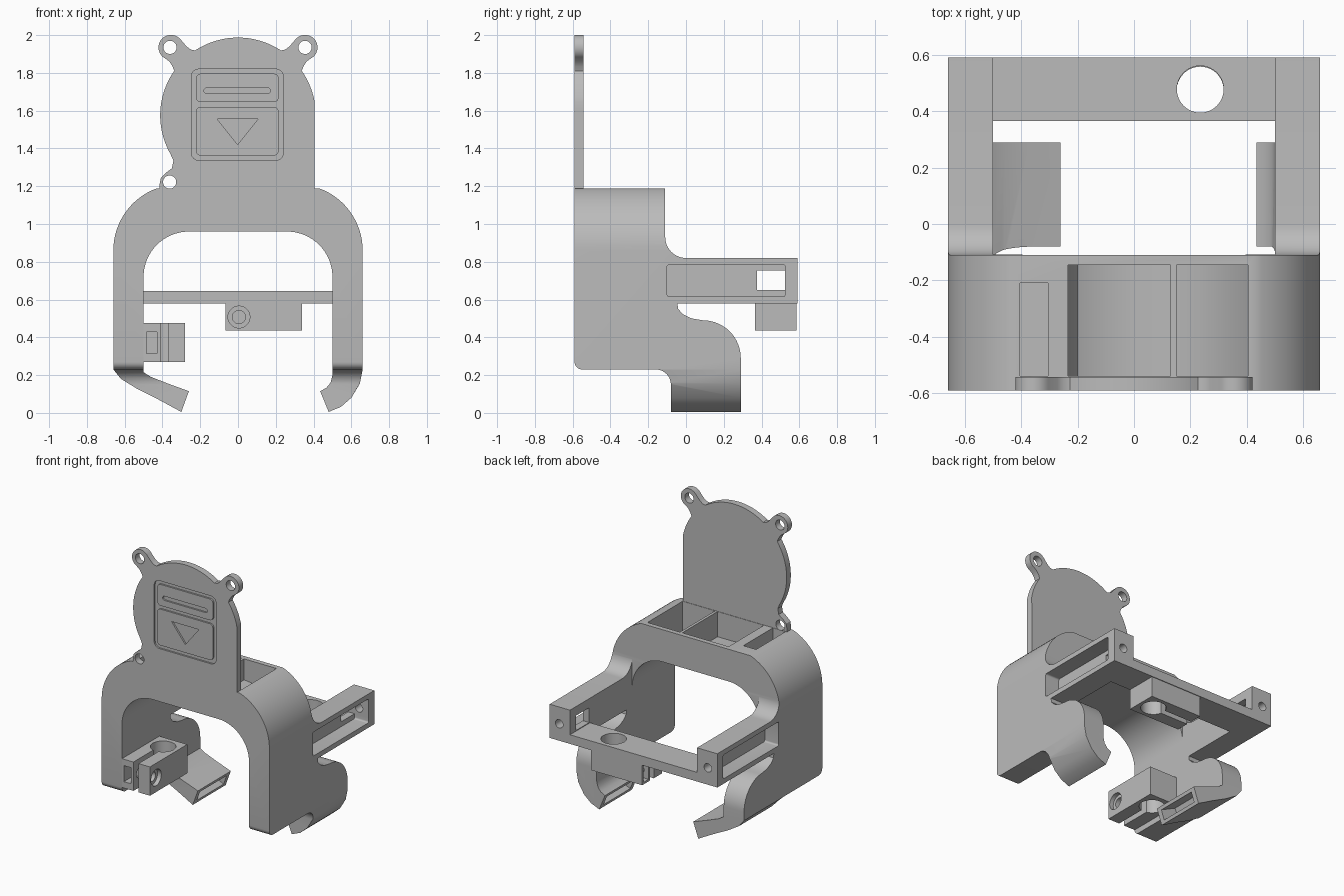
import bpy, bmesh
from math import sin, cos, pi, radians, atan2
from mathutils import Matrix, Vector

if "Cube" in bpy.data.objects:
    bpy.data.objects.remove(bpy.data.objects["Cube"])

grey = bpy.data.materials.new("plain grey")
grey.use_nodes = True
colour = (0.5, 0.5, 0.5, 1)
grey.diffuse_color = colour
grey.node_tree.nodes["Principled BSDF"].inputs["Base Color"].default_value = colour


def arc(cx, cy, r, a0, a1, n=16):
    angles = [radians(a0 + (a1 - a0) * i / n) for i in range(n + 1)]
    return [(cx + r * cos(a), cy + r * sin(a)) for a in angles]


def circle(cx, cy, r, n=40):
    return arc(cx, cy, r, 0, 360, n)[:-1]


def rect(x0, x1, y0, y1, r=0):
    if not r:
        return [(x0, y0), (x1, y0), (x1, y1), (x0, y1)]
    return (arc(x1 - r, y1 - r, r, 0, 90, 6) + arc(x0 + r, y1 - r, r, 90, 180, 6)
            + arc(x0 + r, y0 + r, r, 180, 270, 6) + arc(x1 - r, y0 + r, r, 270, 360, 6))


def prism(name, points, axis, a, b):
    """Extrude a 2D outline from a to b along an axis."""
    place = {"x": lambda u, v, t: (t, u, v),
             "y": lambda u, v, t: (u, t, v),
             "z": lambda u, v, t: (u, v, t)}[axis]
    bm = bmesh.new()
    face = bm.faces.new([bm.verts.new(place(u, v, a)) for u, v in points])
    grown = bmesh.ops.extrude_face_region(bm, geom=[face])["geom"]
    shift = Vector(place(0, 0, b - a))
    bmesh.ops.translate(bm, vec=shift, verts=[g for g in grown if isinstance(g, bmesh.types.BMVert)])
    bmesh.ops.recalc_face_normals(bm, faces=bm.faces)
    mesh = bpy.data.meshes.new(name)
    bm.to_mesh(mesh)
    bm.free()
    mesh.materials.append(grey)
    obj = bpy.data.objects.new(name, mesh)
    bpy.context.collection.objects.link(obj)
    return obj


def combine(obj, other, operation="DIFFERENCE"):
    """Apply a boolean and discard the second object."""
    mod = obj.modifiers.new("boolean", "BOOLEAN")
    mod.operation, mod.object, mod.solver = operation, other, "EXACT"
    graph = bpy.context.evaluated_depsgraph_get()
    mesh = bpy.data.meshes.new_from_object(obj.evaluated_get(graph))
    obj.modifiers.clear()
    obj.data = mesh
    bpy.data.objects.remove(other)


def cut(obj, points, axis, a, b, matrix=None):
    cutter = prism("cutter", points, axis, a, b)
    if matrix:
        cutter.data.transform(matrix)
    combine(obj, cutter)


def smooth(obj):
    bpy.ops.object.select_all(action="DESELECT")
    obj.select_set(True)
    bpy.context.view_layer.objects.active = obj
    bpy.ops.object.shade_smooth_by_angle(angle=radians(30))


# Arch with legs and nozzles: front outline intersected with side outline
nozzle_r = [(.435, .115), (.48, .005), (.545, .032), (.60, .08), (.645, .155), (.66, .23)]
nozzle_l = [(-.66, .23), (-.62, .18), (-.53, .125), (-.42, .07), (-.30, .005),
            (-.26, .115), (-.37, .155), (-.46, .19), (-.5, .215)]
front = (nozzle_r + arc(.31, .86, .35, 0, 70) + arc(-.31, .86, .35, 110, 180)
         + nozzle_l + arc(-.26, .72, .24, 180, 90) + arc(.26, .72, .24, 90, 0)
         + [(.5, .2), (.49, .16), (.468, .133)])
side = ([(-.59, 1.3)] + arc(-.55, .27, .04, 180, 270, 6)
        + arc(-.16, .15, .08, 90, 0, 10) + [(-.08, -.05), (.29, -.05)]
        + arc(.09, .29, .2, 0, 90) + [(.03, .5), (-.015, .522), (-.042, .55), (-.045, .58)]
        + [(.59, .58), (.59, .82)] + arc(0, .93, .11, 270, 180, 10) + [(-.11, 1.3)])
body = prism("duct_frame", front, "y", -.7, .7)
combine(body, prism("side_outline", side, "x", -.8, .8), "INTERSECT")
cut(body, rect(-.5, .5, .6, .95), "y", -.109, .7)

# Rear arms: outer channel, end bolt hole and cross window
for s in (-1, 1):
    cut(body, rect(-.10, .525, .615, .785, .012), "x", s * .55, s * .7)
    cut(body, circle(s * .585, .7, .03, 24), "y", .5, .6)
cut(body, rect(.375, .525, .65, .755), "x", -.7, .7)

# Nozzle openings in the tips
for (x, z), (dx, dz) in (((-.28, .06), (.4, -.19)), ((.4575, .06), (-.36, -.15))):
    turn = Matrix.Translation((x, 0, z)) @ Matrix.Rotation(-atan2(dz, dx), 4, "Y")
    cut(body, rect(-.13, .1, -.035, .035), "y", -.045, .255, turn)

# Pockets in the top of the arch
cut(body, [(-.235, 1.3), (-.235, 1.15), (-.2, 1.07), (-.12, 1.03), (0, 1.01), (.13, 1.01), (.13, 1.3)],
    "y", -.54, -.145)
cut(body, [(.15, 1.3), (.15, 1.04), (.23, 1.03), (.33, 1.0), (.405, .955), (.405, 1.3)],
    "y", -.54, -.145)
cut(body, rect(-.405, -.305, 1.1, 1.3), "y", -.54, -.21)

# Fan cover plate with lugs
half = (arc(0, 1.575, .412, 10, 35, 8) + [(.347, 1.835), (.365, 1.862)]
        + arc(.355, 1.935, .066, -50, 140, 20) + [(.272, 1.94), (.25, 1.923)]
        + arc(0, 1.575, .412, 56.5, 89, 10))
outline = ([(.405, 1.1), (.405, 1.6)] + half + [(-x, z) for x, z in reversed(half)]
           + arc(0, 1.575, .412, 172, 210, 12)
           + [(-.342, 1.335), (-.35, 1.295), (-.385, 1.268), (-.408, 1.245), (-.415, 1.21), (-.415, 1.1)])
plate = prism("cover_plate", outline, "y", -.59, -.543)
combine(body, plate, "UNION")
for x, z in ((-.36, 1.935), (.355, 1.935), (-.362, 1.222)):
    cut(body, circle(x, z, .035, 28), "y", -.65, -.541)

# Shallow panel relief on the plate
relief = prism("relief", rect(-.247, .24, 1.337, 1.82, .04), "y", -.6, -.578)
combine(relief, prism("upper_panel", rect(-.222, .215, 1.645, 1.796, .025), "y", -.7, -.5))
combine(relief, prism("lower_panel", rect(-.222, .215, 1.362, 1.62, .025), "y", -.7, -.5))
combine(body, relief)
cut(body, rect(-.18, .172, 1.69, 1.72, .0149), "y", -.6, -.578)
cut(body, [(-.11, 1.555), (.105, 1.555), (-.002, 1.42)], "y", -.6, -.578)
smooth(body)

# Rear cross bar
bar = prism("rear_cross_bar", rect(-.5, .5, .365, .59), "z", .58, .645)
cut(bar, circle(.235, .478, .083), "z", .5, .7)
smooth(bar)


def clamp(name, length, height, hole, matrix):
    """Split clamp: rod hole, slit, cross screw with counterbore, nut slot."""
    obj = prism(name, rect(0, length, -.11, .11), "z", 0, height)
    mid = height / 2
    cut(obj, circle(hole, 0, .083), "z", -.1, height + .1)
    cut(obj, rect(-.1, hole, -.02, .02), "z", -.1, height + .1)
    cut(obj, circle(.07, mid, .035, 28), "y", -.2, .08)
    cut(obj, circle(.07, mid, .058, 28), "y", -.2, -.08)
    cut(obj, rect(.04, .095, mid - .057, mid + .057), "x", -.1, .12)
    obj.data.transform(matrix)
    smooth(obj)


clamp("leg_clamp", .42, .205, .305,
      Matrix.Translation((-.39, -.59, .27)) @ Matrix.Rotation(pi / 2, 4, "Z"))
clamp("bar_clamp", .405, .145, .30, Matrix.Translation((-.065, .475, .435)))
